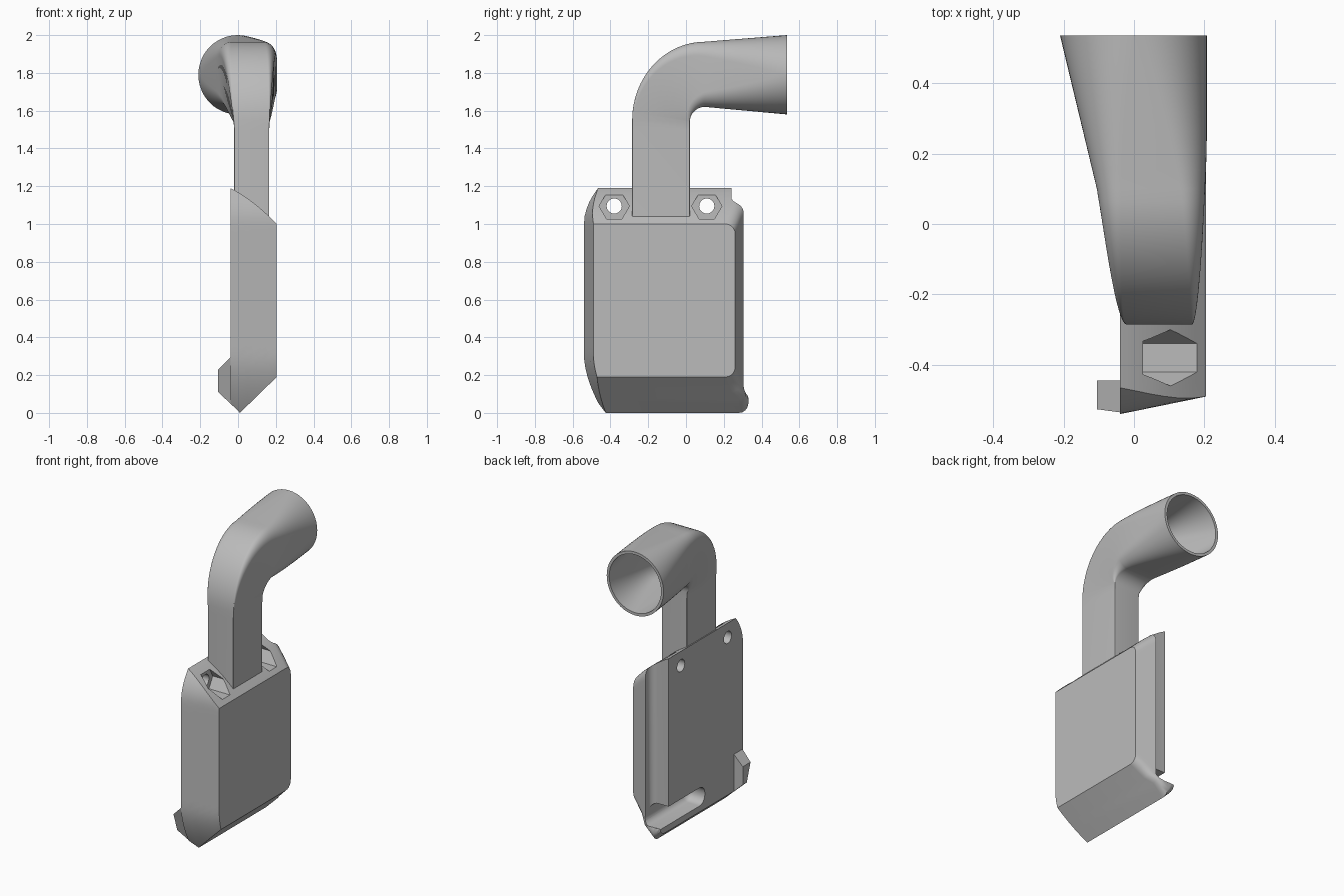
import bpy, bmesh, math
from mathutils import Vector

cube = bpy.data.objects.get("Cube")
if cube:
    bpy.data.objects.remove(cube, do_unlink=True)

grey = bpy.data.materials.new("plain grey")
grey.use_nodes = True
grey.diffuse_color = (0.5, 0.5, 0.5, 1)
grey.node_tree.nodes["Principled BSDF"].inputs["Base Color"].default_value = (0.5, 0.5, 0.5, 1)


def finish(bm, name):
    bmesh.ops.recalc_face_normals(bm, faces=bm.faces)
    mesh = bpy.data.meshes.new(name)
    bm.to_mesh(mesh)
    bm.free()
    mesh.materials.append(grey)
    obj = bpy.data.objects.new(name, mesh)
    bpy.context.collection.objects.link(obj)
    return obj


def activate(obj):
    bpy.ops.object.select_all(action='DESELECT')
    obj.select_set(True)
    bpy.context.view_layer.objects.active = obj


def smooth(obj):
    activate(obj)
    bpy.ops.object.shade_smooth_by_angle(angle=math.radians(30))


def loft(rings, name):
    """Join closed rings of equal length and cap both ends."""
    bm = bmesh.new()
    loops = [[bm.verts.new(p) for p in ring] for ring in rings]
    n = len(loops[0])
    for a, b in zip(loops, loops[1:]):
        for i in range(n):
            j = (i + 1) % n
            bm.faces.new((a[i], a[j], b[j], b[i]))
    bm.faces.new(loops[0])
    bm.faces.new(loops[-1])
    return finish(bm, name)


def cut(target, cutter):
    mod = target.modifiers.new("cut", 'BOOLEAN')
    mod.operation = 'DIFFERENCE'
    mod.solver = 'EXACT'
    mod.object = cutter
    activate(target)
    bpy.ops.object.modifier_apply(modifier=mod.name)
    bpy.data.objects.remove(cutter, do_unlink=True)


# Body: sections across x, with a curved shoulder and a wedge-shaped foot
BACK, FACE = -0.04, 0.205


def front_edge(z):
    if z > 1.0:
        return -0.54 + 0.075 * ((z - 1.0) / 0.19) ** 2
    if z < 0.3:
        return -0.54 + 0.105 * ((0.3 - z) / 0.3) ** 1.7
    return -0.54


def body_section(x):
    u = x - BACK
    top = 1.19 - 0.5 * u - 1.125 * u * u
    bottom = abs(x - 0.01) * (0.975 if x > 0.01 else 1.0)
    inset = 0.05 * u / (FACE - BACK)
    side = 0.305 - 0.045 * max(0, (x - 0.085) / 0.12)
    r, n = 0.05, 30
    zs = [bottom + (top - bottom) * (0.5 - 0.5 * math.cos(math.pi * i / n)) for i in range(n + 1)]
    left = [(x, front_edge(z) + inset, z) for z in zs]
    right = []
    for z in zs:
        d = min(z - bottom, top - z, r)
        corner = r - math.sqrt(max(0, r * r - (r - d) ** 2))
        lip = 0.025 * min(1, max(0, (0.125 - z) / 0.04)) if x < 0.1 else 0
        right.append((x, side - corner + lip, z))
    return left + right[::-1]


body = loft([body_section(x) for x in (BACK, -0.015, 0.01, 0.05, 0.085, 0.125, 0.165, FACE)], "body")

# Groove along the rear edge, turning into a slot at the foot
bm = bmesh.new()
path = [(0.45, 1.4), (0.24, 1.4), (0.24, 0.21), (-0.14, 0.21), (-0.14, 0.09), (0.45, 0.09)]
face = bm.faces.new([bm.verts.new((-0.2, y, z)) for y, z in path])
ext = bmesh.ops.extrude_face_region(bm, geom=[face])
for v in ext["geom"]:
    if isinstance(v, bmesh.types.BMVert):
        v.co.x = 0.085
if not any(f.normal.x < -0.9 and f.calc_center_median().x < -0.1 for f in bm.faces):
    cap = [e for e in bm.edges if all(v.co.x < -0.1 for v in e.verts)]
    if all(e.is_boundary for e in cap):
        bmesh.ops.holes_fill(bm, edges=cap)
bmesh.ops.recalc_face_normals(bm, faces=bm.faces)
ends = [e for e in bm.edges if all(v.co.y < -0.1 for v in e.verts)
        and abs(e.verts[0].co.x - e.verts[1].co.x) > 0.1]
bmesh.ops.bevel(bm, geom=ends, offset=0.055, segments=6, profile=0.5, affect='EDGES')
floor = [e for e in bm.edges if all(v.co.x > 0.08 for v in e.verts)]
bmesh.ops.bevel(bm, geom=floor, offset=0.045, segments=6, profile=0.5, affect='EDGES')
cut(body, finish(bm, "groove_cutter"))


# Bolt holes with hexagonal nut pockets
def prism(y, z, radius, sides, x0, x1):
    ring = [(y + radius * math.cos(math.tau * i / sides), z + radius * math.sin(math.tau * i / sides))
            for i in range(sides)]
    return loft([[(x, a, b) for a, b in ring] for x in (x0, x1)], "hole_cutter")


for y in (-0.38, 0.11):
    cut(body, prism(y, 1.095, 0.08, 6, 0.025, 0.4))
    cut(body, prism(y, 1.095, 0.04, 32, -0.2, 0.3))
smooth(body)

# Hook tab at the lower front corner
tab_profile = [(-0.04, 0.295), (-0.105, 0.23), (-0.105, 0.11), (-0.04, 0.049), (-0.02, 0.06), (-0.02, 0.28)]
loft([[(x, front_edge(z) + 0.005, z) for x, z in tab_profile],
      [(x, -0.445, z) for x, z in tab_profile]], "hook_tab")


# Duct: rectangular neck bending into a round, open mouth
def duct_ring(outer, inner, f, wall):
    outer, inner = Vector((0, *outer)), Vector((0, *inner))
    mid, axis = (outer + inner) / 2, (outer - inner).normalized()
    hh = (outer - inner).length / 2 - wall
    x0 = -0.02 - 0.19 * f
    x1 = 0.165 + 0.042 * math.sin(min(1, f * 1.5) * math.pi / 2)
    mid.x, hw = (x0 + x1) / 2, (x1 - x0) / 2 - wall
    round_f = min(1, max(0.02, f))
    ring = []
    for q in range(4):
        sx, sz = ((1, 1), (-1, 1), (-1, -1), (1, -1))[q]
        for k in range(13):
            a = math.pi / 2 * (q + k / 12)
            px = (1 - round_f) * sx + round_f * math.cos(a)
            pz = (1 - round_f) * sz + round_f * math.sin(a)
            if k == 12 and round_f == 1:
                px -= 1e-4 * math.cos(a + 1)
            ring.append(mid + Vector((hw * px, 0, 0)) + axis * hh * pz)
    return ring


def duct_rings(wall, base):
    stations = [((-0.285, base), (0.02, base), 0), ((-0.285, 1.5), (0.02, 1.5), 0)]
    for i in range(17):
        a = math.pi / 2 * i / 16
        c, s = math.cos(a), math.sin(a)
        stations.append(((0.1 - 0.385 * c, 1.55 + 0.415 * s),
                         (0.1 - 0.08 * c, 1.54 + 0.08 * s), 0.02 + 0.43 * i / 16))
    for i in range(1, 9):
        t = i / 8
        y = 0.1 + 0.435 * t
        stations.append(((y, 1.965 + 0.035 * t), (y, 1.62 - 0.04 * t), 0.45 + 0.55 * t))
    return [duct_ring(o, n, f, wall) for o, n, f in stations]


duct = loft(duct_rings(0, 1.0) + duct_rings(0.018, 1.06)[::-1], "duct")
smooth(duct)
